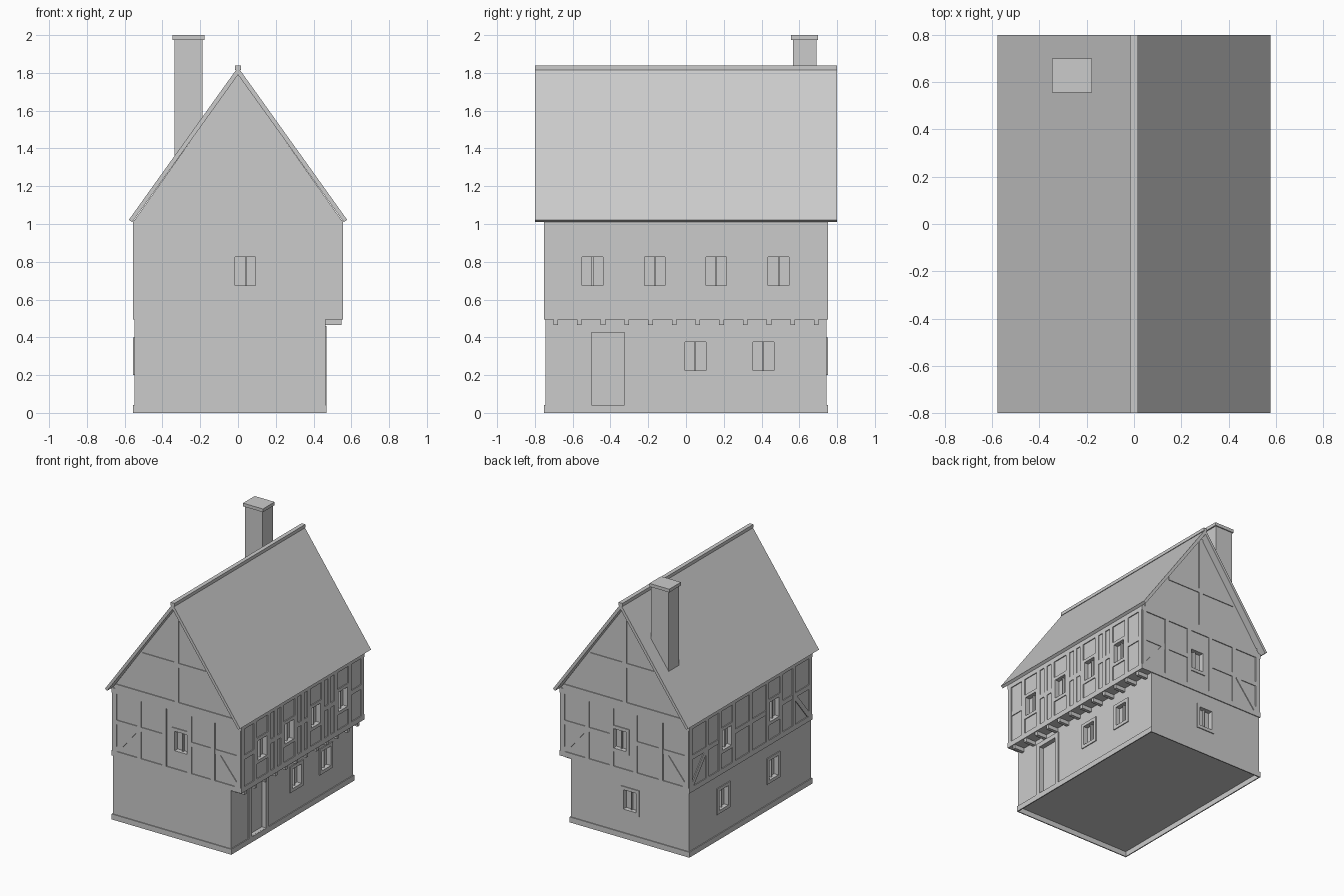
import bpy, bmesh
from mathutils import Vector

if "Cube" in bpy.data.objects:
    bpy.data.objects.remove(bpy.data.objects["Cube"])

# wall frames: (u along the wall, z up, d outward) -> world
FACES = {
    "front": lambda u, z, d: (u, -0.745 - d, z),
    "back": lambda u, z, d: (u, 0.745 + d, z),
    "right": lambda u, z, d: (0.548 + d, u, z),
    "left": lambda u, z, d: (-0.548 - d, u, z),
    "right_low": lambda u, z, d: (0.462 + d, u, z),
}


def prism(bm, face, pts, d0, d1):
    f = FACES[face]
    a = [bm.verts.new(f(u, z, d0)) for u, z in pts]
    b = [bm.verts.new(f(u, z, d1)) for u, z in pts]
    bm.faces.new(a)
    bm.faces.new(b[::-1])
    for i in range(len(pts)):
        j = (i + 1) % len(pts)
        bm.faces.new((a[i], b[i], b[j], a[j]))


def rect(bm, face, u0, u1, z0, z1, d0, d1):
    prism(bm, face, [(u0, z0), (u1, z0), (u1, z1), (u0, z1)], d0, d1)


def beam(bm, face, p, q, w=0.04, d=0.007):
    p, q = Vector(p), Vector(q)
    n = (q - p).orthogonal().normalized() * w / 2
    prism(bm, face, [p - n, q - n, q + n, p + n], -0.01, d)


def finish(bm, name):
    bmesh.ops.recalc_face_normals(bm, faces=bm.faces)
    me = bpy.data.meshes.new(name)
    bm.to_mesh(me)
    bm.free()
    ob = bpy.data.objects.new(name, me)
    bpy.context.collection.objects.link(ob)
    return ob


def box(bm, x0, x1, y0, y1, z0, z1):
    prism(bm, "front", [(x0, z0), (x1, z0), (x1, z1), (x0, z1)], -0.745 - y0, -0.745 - y1)


# window list: face, centre, bottom of opening
UP, LOW = 0.675, 0.225
windows = [("front", 0.04, UP), ("back", 0.04, UP), ("back", -0.045, LOW)]
windows += [("right", y, UP) for y in (-0.495, -0.165, 0.16, 0.49)]
windows += [("left", y, UP) for y in (-0.29, 0.29)]
windows += [("right_low", y, LOW) for y in (0.05, 0.41)]
windows += [("left", y, LOW) for y in (-0.28, 0.33)]
HW, HH = 0.055, 0.15
DOOR = (-0.5, -0.325, 0.04, 0.425)

# wall body with the jetty on the right, raised on the plinth
bm = bmesh.new()
prism(bm, "front", [(-0.548, 0.04), (0.462, 0.04), (0.462, 0.495), (0.548, 0.495),
                    (0.548, 1.02), (0, 1.795), (-0.548, 1.02)], 0, -1.49)
walls = finish(bm, "walls")

# openings cut into the walls
bm = bmesh.new()
for f, u, z in windows:
    rect(bm, f, u - HW, u + HW, z, z + HH, -0.03, 0.05)
u0, u1, z0, z1 = DOOR
rect(bm, "right_low", u0, u1, z0 + 0.003, z1, -0.03, 0.05)
cutter = finish(bm, "opening_cutter")
cutter.hide_render = True
cutter.display_type = 'WIRE'
cut = walls.modifiers.new("openings", 'BOOLEAN')
cut.object = cutter
cut.solver = 'EXACT'

# plinth ring, open underneath
bm = bmesh.new()
T = 0.008
box(bm, -0.555, 0.469, -0.752, -0.752 + T, 0, 0.042)
box(bm, -0.555, 0.469, 0.752 - T, 0.752, 0, 0.042)
box(bm, -0.555, -0.555 + T, -0.752 + T, 0.752 - T, 0, 0.042)
box(bm, 0.469 - T, 0.469, -0.752 + T, 0.752 - T, 0, 0.042)
finish(bm, "plinth")

# window surrounds and mullions
bm = bmesh.new()
for f, u, z in windows:
    t = z + HH
    for s in (-1, 1):
        a, b = sorted((u + s * HW, u + s * (HW + 0.025)))
        rect(bm, f, a, b, z, t, -0.01, 0.007)
    rect(bm, f, u - HW - 0.025, u + HW + 0.025, z - 0.025, z, -0.01, 0.007)
    rect(bm, f, u - HW - 0.025, u + HW + 0.025, t, t + 0.025, -0.01, 0.007)
    rect(bm, f, u - 0.004, u + 0.004, z, t, -0.032, -0.012)
finish(bm, "window_frames")

# door frame
bm = bmesh.new()
rect(bm, "right_low", u0 - 0.035, u0, 0.03, z1, -0.01, 0.007)
rect(bm, "right_low", u1, u1 + 0.035, 0.03, z1, -0.01, 0.007)
rect(bm, "right_low", u0 - 0.035, u1 + 0.035, z1, z1 + 0.035, -0.01, 0.007)
finish(bm, "door_frame")

# timber framing of the upper storey and gables
right_posts = [y + s * 0.085 for y in (-0.495, -0.165, 0.16, 0.49) for s in (-1, 1)]
posts = {
    "front": [-0.53, -0.32, -0.105, 0.11, 0.31, 0.53],
    "back": [-0.53, -0.31, -0.09, 0.11, 0.32, 0.53],
    "right": [-0.73] + right_posts + [-0.33, 0, 0.325, 0.73],
    "left": [-0.73, -0.53, -0.375, -0.205, 0, 0.205, 0.375, 0.53, 0.73],
}
for f, us in posts.items():
    bm = bmesh.new()
    us = sorted(us)
    gable = f in ("front", "back")
    end = 0.555 if gable else 0.752
    beam(bm, f, (-end, 0.515), (end, 0.515))
    beam(bm, f, (-end, 1.0), (end, 1.0))
    for u in us:
        beam(bm, f, (u, 0.53), (u, 0.985), 0.035)
    wins = [w[1] for w in windows if w[0] == f and w[2] == UP]
    for a, b in zip(us, us[1:]):
        if not any(a < w < b for w in wins):
            beam(bm, f, (a, 0.76), (b, 0.76), 0.035, 0.006)
    if f != "right":
        for s in (-1, 1):
            beam(bm, f, (s * (end - 0.21), 0.75), (s * (end - 0.03), 0.53), 0.035, 0.006)
    if gable:
        beam(bm, f, (-0.525, 1.035), (0.525, 1.035), 0.04)
        beam(bm, f, (0, 1.05), (0, 1.77), 0.035)
        beam(bm, f, (-0.3, 1.34), (0.3, 1.34), 0.035, 0.006)
    finish(bm, f + "_timbers")

# jetty joists
bm = bmesh.new()
for i in range(12):
    y = -0.69 + i * 1.38 / 11
    box(bm, 0.45, 0.548, y - 0.0125, y + 0.0125, 0.465, 0.5)
finish(bm, "jetty_joists")

# roof slabs
bm = bmesh.new()
prism(bm, "front", [(-0.578, 1.022), (0, 1.83), (0.578, 1.022),
                    (0.56, 1.01), (0, 1.79), (-0.56, 1.01)], 0.055, -1.545)
finish(bm, "roof")

# ridge cap
bm = bmesh.new()
box(bm, -0.016, 0.016, -0.8, 0.8, 1.815, 1.84)
finish(bm, "ridge_cap")

# chimney
bm = bmesh.new()
box(bm, -0.337, -0.187, 0.567, 0.692, 1.25, 1.98)
box(bm, -0.347, -0.177, 0.557, 0.7, 1.975, 2.0)
finish(bm, "chimney")
